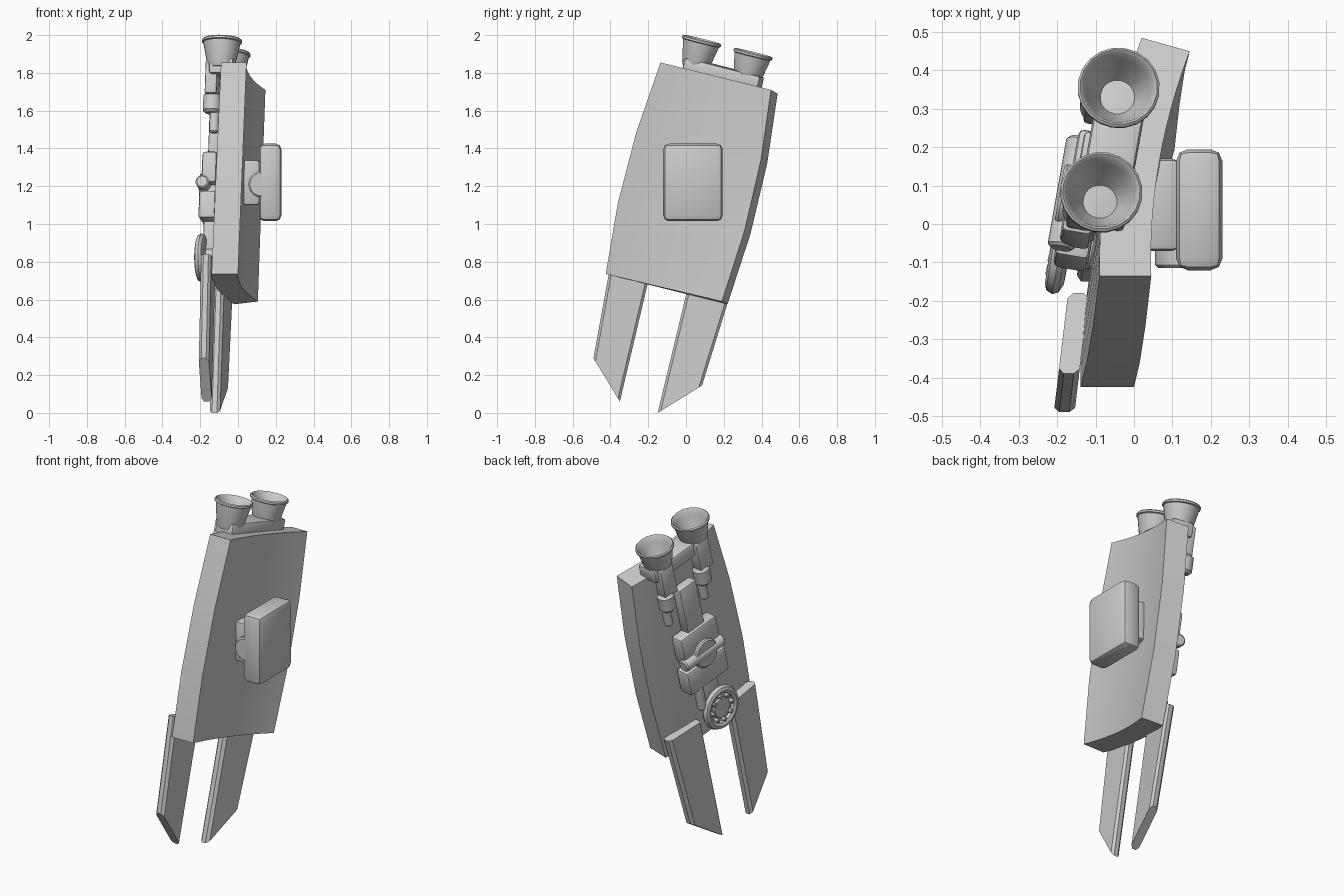
import bpy, bmesh, math
from mathutils import Matrix, Vector

old = bpy.data.objects.get("Cube")
if old:
    bpy.data.objects.remove(old)

grey = bpy.data.materials.new("light_grey")
grey.use_nodes = True
colour = (0.6, 0.6, 0.6, 1)
grey.diffuse_color = colour
grey.node_tree.nodes["Principled BSDF"].inputs["Base Color"].default_value = colour

# Leaning frame shared by the shell and its fittings: out, across, along
across = Vector((0.17, 0.95, -0.24)).normalized()
along = Vector((0.035, 0.24, 0.97)).normalized()
out = across.cross(along).normalized()
along = out.cross(across)
LEAN = Matrix((out, across, along)).transposed().to_4x4()
UPRIGHT = Matrix.Identity(4)
# Turns for parts whose own axis runs sideways or inward
SIDEWAYS = Matrix.Rotation(-math.pi / 2, 4, 'X')
INWARD = Matrix.Rotation(-math.pi / 2, 4, 'Y')


def finish(name, bm, matrix=UPRIGHT, angle=35):
    bmesh.ops.recalc_face_normals(bm, faces=bm.faces)
    mesh = bpy.data.meshes.new(name)
    bm.to_mesh(mesh)
    bm.free()
    mesh.materials.append(grey)
    obj = bpy.data.objects.new(name, mesh)
    bpy.context.collection.objects.link(obj)
    obj.matrix_world = matrix
    bpy.ops.object.select_all(action='DESELECT')
    obj.select_set(True)
    bpy.context.view_layer.objects.active = obj
    bpy.ops.object.shade_smooth_by_angle(angle=math.radians(angle))
    return obj


def box(name, centre, size, bevel=0.01, frame=LEAN, segments=2):
    bm = bmesh.new()
    bmesh.ops.create_cube(bm, size=1)
    bmesh.ops.scale(bm, vec=size, verts=bm.verts)
    bmesh.ops.bevel(bm, geom=bm.edges[:], offset=bevel, segments=segments,
                    affect='EDGES', profile=0.5)
    return finish(name, bm, Matrix.Translation(centre) @ frame)


def lathe(name, profile, centre, frame=LEAN, sides=20):
    bm = bmesh.new()
    verts = [bm.verts.new((r, 0, z)) for r, z in profile]
    edges = [bm.edges.new(pair) for pair in zip(verts, verts[1:])]
    bmesh.ops.spin(bm, geom=verts + edges, cent=(0, 0, 0), axis=(0, 0, 1),
                   angle=math.tau, steps=sides)
    bmesh.ops.remove_doubles(bm, verts=bm.verts, dist=0.0005)
    return finish(name, bm, Matrix.Translation(centre) @ frame)


def cylinder(name, centre, radius, length, frame=LEAN, bevel=0.008):
    h = length / 2
    profile = [(0, -h), (radius - bevel, -h), (radius, -h + bevel),
               (radius, h - bevel), (radius - bevel, h), (0, h)]
    return lathe(name, profile, centre, frame)


# Curved shell: corners are front top, back top, front bottom, back bottom
def shell(rows=3, columns=12):
    outer = [(0.045, -0.135, 1.855), (0.145, 0.45, 1.71),
             (0.0, -0.425, 0.735), (0.105, 0.19, 0.59)]
    inner = [(-0.09, -0.135, 1.855), (0.02, 0.485, 1.69),
             (-0.14, -0.425, 0.735), (-0.02, 0.22, 0.575)]
    bm = bmesh.new()
    layers = []
    for corners in (outer, inner):
        ft, bt, fb, bb = map(Vector, corners)
        grid = []
        for j in range(rows + 1):
            t = j / rows
            row = []
            for i in range(columns + 1):
                s = i / columns
                p = ft.lerp(fb, t).lerp(bt.lerp(bb, t), s)
                p.x -= 0.12 * s * (1 - s)
                p.y += 0.148 * t * (1 - t) * (2 * s - 1)
                row.append(bm.verts.new(p))
            grid.append(row)
        for a, b in zip(grid, grid[1:]):
            for i in range(columns):
                bm.faces.new((a[i], a[i + 1], b[i + 1], b[i]))
        layers.append(grid)
    rim = [e for e in bm.edges if e.is_boundary]
    bmesh.ops.bridge_loops(bm, edges=rim)
    finish("curved_shell", bm, angle=25)


shell()


# Flat slanted prongs with chamfered long edges
def prong(name, outline, plane):
    base, slope, drift = plane
    bm = bmesh.new()
    sides = [[bm.verts.new((base + slope * y + drift * z + dx, y, z))
              for y, z in outline] for dx in (-0.027, 0.027)]
    for side in sides:
        bm.faces.new(side)
    for i in range(4):
        k = (i + 1) % 4
        bm.faces.new((sides[0][i], sides[0][k], sides[1][k], sides[1][i]))
    long_edges = [e for e in bm.edges
                  if abs(e.verts[0].co.z - e.verts[1].co.z) > 0.4]
    bmesh.ops.bevel(bm, geom=long_edges, offset=0.014, segments=1,
                    affect='EDGES')
    finish(name, bm, angle=20)


prong("front_prong", [(-0.39, 0.84), (-0.49, 0.29), (-0.35, 0.06),
                      (-0.18, 0.78)], (-0.123, 0.12, 0))
prong("back_prong", [(0.03, 0.75), (-0.15, 0.0), (0.085, 0.145),
                     (0.257, 0.70)], (-0.092, 0.22, -0.02))

# Outer pad and its mount
box("outer_pad", (0.17, 0.037, 1.22), (0.12, 0.315, 0.41), 0.03, UPRIGHT)
box("pad_mount", (0.07, 0.05, 1.22), (0.09, 0.24, 0.24), 0.015, UPRIGHT)
cylinder("pad_hinge", (0.125, 0.025, 1.21), 0.07, 0.28, SIDEWAYS)

# Pair of nozzles with their feed blocks
cup = [(0, -0.15), (0.066, -0.15), (0.075, -0.13), (0.099, -0.012),
       (0.107, -0.008), (0.107, 0.002), (0.101, 0.008), (0.094, 0.002),
       (0.085, -0.03), (0.036, -0.12), (0, -0.12)]
for label, x, y, z in (("front", -0.085, 0.083, 1.97),
                       ("back", -0.04, 0.355, 1.9)):
    here = Vector((x, y, z))
    lathe(label + "_nozzle", cup, here)
    box(label + "_feed_block", here + Vector((-0.05, -0.03, -0.2)),
        (0.065, 0.1, 0.18))
    cylinder(label + "_feed_collar", here + Vector((-0.052, -0.04, -0.33)),
             0.048, 0.11, bevel=0.015)
    cylinder(label + "_feed_pipe", here + Vector((-0.04, -0.06, -0.42)),
             0.025, 0.14)
box("nozzle_base", (-0.055, 0.195, 1.79), (0.13, 0.42, 0.085), 0.015)

# Inner machinery running down the shell
box("upper_rail", (-0.115, 0.14, 1.48), (0.06, 0.13, 0.3))
box("upper_housing", (-0.13, 0.09, 1.27), (0.08, 0.28, 0.17), 0.015)
box("lower_housing", (-0.14, 0.04, 1.07), (0.09, 0.3, 0.15), 0.015)
box("housing_core", (-0.125, 0.07, 1.17), (0.08, 0.16, 0.3))
cylinder("cross_pipe", (-0.165, 0.08, 1.19), 0.036, 0.3, LEAN @ SIDEWAYS)
cylinder("round_cover", (-0.17, 0.07, 1.19), 0.085, 0.05, LEAN @ INWARD)
box("lower_link", (-0.145, 0.0, 0.94), (0.06, 0.12, 0.22))
cylinder("lower_pipe", (-0.145, 0.08, 0.94), 0.027, 0.2)

# Hand wheel with a ring of bolts
wheel_at = Vector((-0.19, -0.055, 0.82))
wheel = [(0, -0.025), (0.1, -0.025), (0.122, -0.015), (0.13, 0),
         (0.122, 0.018), (0.105, 0.024), (0.088, 0.016), (0.082, 0.002),
         (0.06, 0.002), (0.058, 0.014), (0, 0.014)]
wheel_frame = LEAN @ INWARD
lathe("hand_wheel", wheel, wheel_at, wheel_frame, 24)
cylinder("wheel_hub", wheel_at + out * 0.05, 0.05, 0.08, wheel_frame)
for i in range(8):
    a = math.tau * i / 8
    offset = (across * math.cos(a) + along * math.sin(a)) * 0.075 - out * 0.012
    cylinder("wheel_bolt", wheel_at + offset, 0.012, 0.03, wheel_frame, 0.004)
